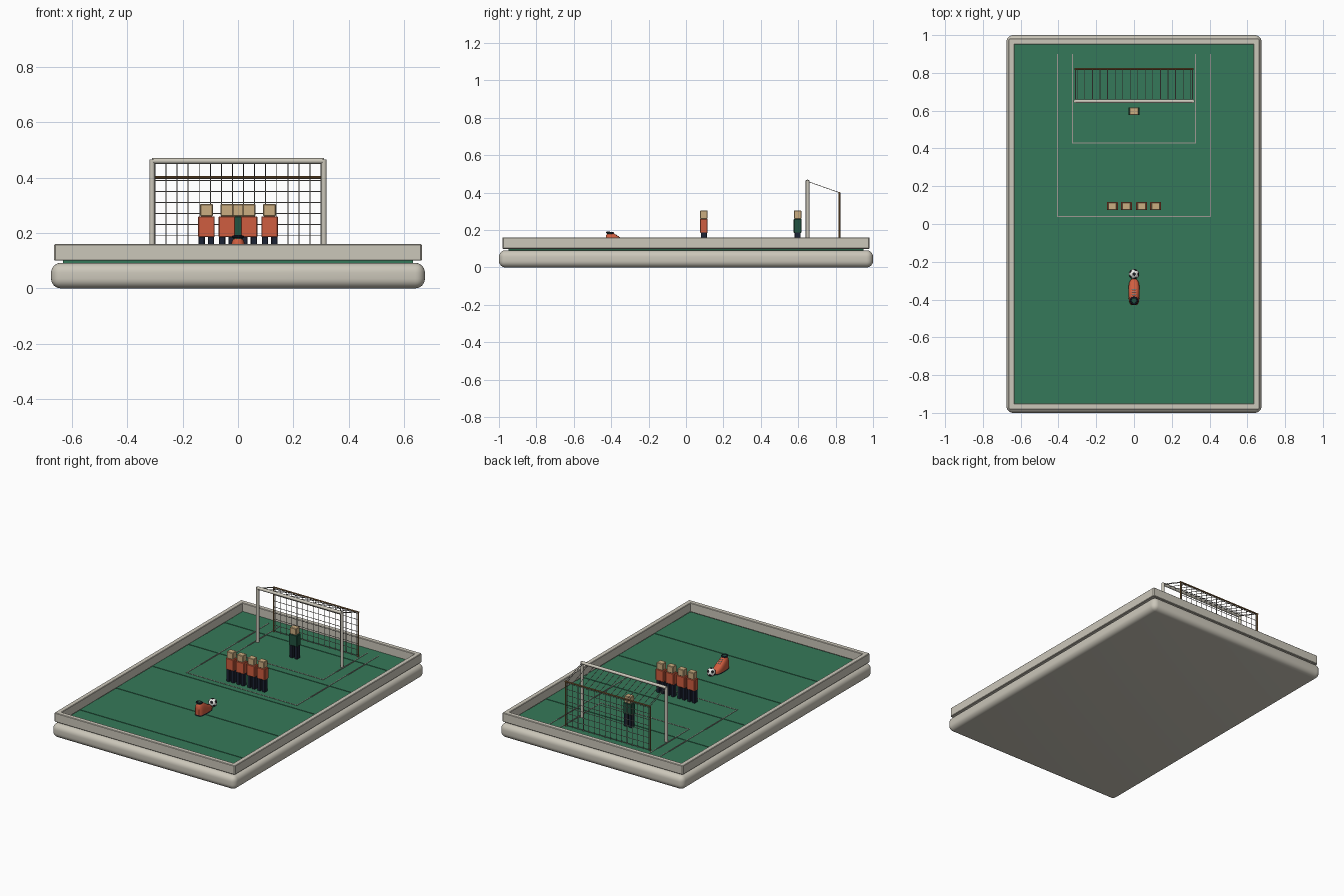
import bpy, bmesh, math
from mathutils import Vector

if "Cube" in bpy.data.objects:
    bpy.data.objects.remove(bpy.data.objects["Cube"])


def mat(name, rgb):
    m = bpy.data.materials.new(name)
    m.diffuse_color = (*rgb, 1)
    m.use_nodes = True
    m.node_tree.nodes["Principled BSDF"].inputs["Base Color"].default_value = m.diffuse_color
    return m


STONE = mat("warm_stone", (0.60, 0.57, 0.49))
GREEN = mat("grass_green", (0.036, 0.19, 0.10))
ORANGE = mat("shirt_orange", (0.62, 0.11, 0.05))
SKIN = mat("skin_tan", (0.60, 0.42, 0.22))
NAVY = mat("navy", (0.012, 0.017, 0.035))
KEEPER = mat("keeper_green", (0.015, 0.085, 0.05))
BROWN = mat("frame_brown", (0.25, 0.13, 0.045))
NET = mat("net_grey", (0.34, 0.32, 0.29))
WHITE = mat("white", (0.80, 0.80, 0.77))
BLACK = mat("black", (0.012, 0.012, 0.014))

GROUND = 0.104


def make(name, bm, *mats, smooth=False):
    bmesh.ops.recalc_face_normals(bm, faces=bm.faces)
    me = bpy.data.meshes.new(name)
    bm.to_mesh(me)
    bm.free()
    for m in mats:
        me.materials.append(m)
    ob = bpy.data.objects.new(name, me)
    bpy.context.collection.objects.link(ob)
    if smooth:
        bpy.ops.object.select_all(action='DESELECT')
        ob.select_set(True)
        bpy.context.view_layer.objects.active = ob
        bpy.ops.object.shade_smooth_by_angle(angle=math.radians(40))
    return ob


def add_box(bm, lo, hi):
    lo, hi = Vector(lo), Vector(hi)
    vs = bmesh.ops.create_cube(bm, size=1)['verts']
    for v in vs:
        v.co = (lo + hi) / 2 + v.co * (hi - lo)


def box(name, lo, hi, m, bevel=0, segs=1):
    bm = bmesh.new()
    add_box(bm, lo, hi)
    if bevel:
        bmesh.ops.bevel(bm, geom=bm.edges[:], offset=bevel, segments=segs,
                        profile=0.5, affect='EDGES')
    return make(name, bm, m, smooth=segs > 1)


def add_rod(bm, a, b, r, n):
    a, b = Vector(a), Vector(b)
    d = b - a
    vs = bmesh.ops.create_cone(bm, cap_ends=True, segments=n, radius1=r,
                               radius2=r, depth=d.length)['verts']
    q = d.to_track_quat('Z', 'Y')
    for v in vs:
        v.co = q @ v.co + (a + b) / 2


def rods(name, pairs, r, m, n=12):
    bm = bmesh.new()
    for a, b in pairs:
        add_rod(bm, a, b, r, n)
    return make(name, bm, m, smooth=n > 6)


# Base slab with rounded edges
box("base", (-0.675, -1, 0), (0.675, 1, 0.092), STONE, 0.035, 6)

# Pitch with slightly raised alternate mowing bands
box("pitch", (-0.632, -0.95, 0.08), (0.632, 0.95, 0.101), GREEN)
bm = bmesh.new()
for i in range(0, 10, 2):
    y = -0.76 + i * 0.19
    add_box(bm, (-0.63, y, 0.095), (0.63, y + 0.19, GROUND))
make("mowing_bands", bm, GREEN)

# Raised surround
for s, side in ((-1, "left"), (1, "right")):
    xs = sorted((s * 0.632, s * 0.664))
    box("surround_" + side, (xs[0], -0.98, 0.10), (xs[1], 0.98, 0.16), STONE, 0.003)
for s, side in ((-1, "front"), (1, "back")):
    ys = sorted((s * 0.95, s * 0.982))
    box("surround_" + side, (-0.662, ys[0], 0.10), (0.662, ys[1], 0.16), STONE, 0.003)

# Painted box lines
bm = bmesh.new()
for hx, y0 in ((0.405, 0.04), (0.325, 0.43)):
    w = 0.0025
    add_box(bm, (-hx - w, y0 - w, 0.1), (hx + w, y0 + w, GROUND + 0.002))
    for x in (-hx, hx):
        add_box(bm, (x - w, y0 + w, 0.1), (x + w, 0.9, GROUND + 0.002))
make("box_lines", bm, NET)

# Goal front frame
GX, GY, GT = 0.31, 0.65, 0.46
rods("goal_posts", [((x, GY, 0.1), (x, GY, GT + 0.005)) for x in (-GX, GX)], 0.01, STONE)
rods("goal_crossbar", [((-GX, GY, GT), (GX, GY, GT))], 0.01, STONE)

# Goal back frame
BY, BT = 0.82, 0.40
rods("goal_back_frame", [((x, BY, 0.1), (x, BY, BT)) for x in (-GX, GX)]
     + [((-GX - 0.005, BY, BT), (GX + 0.005, BY, BT))], 0.005, BROWN, 8)

# Net: sloping roof strings, hanging strings and cross strings
strings = []
for i in range(16):
    x = -0.30 + 0.04 * i
    strings += [((x, GY, GT), (x, BY, BT)), ((x, BY, 0.1), (x, BY, BT))]
strings += [((-GX, BY, 0.11 + 0.04 * i), (GX, BY, 0.11 + 0.04 * i)) for i in range(8)]
strings += [((x, GY, GT), (x, BY, BT)) for x in (-GX, GX)]
rods("goal_net", strings, 0.0018, NET, 5)


# Blocky players
def player(name, x, y, shirt):
    for s, side in ((-1, "left"), (1, "right")):
        c = x + s * 0.017
        box(f"{name}_{side}_leg", (c - 0.011, y - 0.016, 0.1),
            (c + 0.011, y + 0.016, 0.19), NAVY, 0.002)
    box(name + "_shirt", (x - 0.03, y - 0.021, 0.185), (x + 0.03, y + 0.021, 0.26), shirt, 0.003)
    box(name + "_head", (x - 0.023, y - 0.02, 0.26), (x + 0.023, y + 0.02, 0.305), SKIN, 0.003)


for i, x in enumerate((-0.114, -0.04, 0.04, 0.114)):
    player(f"wall_player_{i + 1}", x, 0.095, ORANGE)
player("goalkeeper", 0, 0.597, KEEPER)

# Ball with dark patches around the twelve five-fold points
bm = bmesh.new()
ico = bmesh.new()
bmesh.ops.create_icosphere(ico, subdivisions=1, radius=1)
poles = [v.co.normalized() for v in ico.verts]
ico.free()
bmesh.ops.create_icosphere(bm, subdivisions=4, radius=0.027)
for f in bm.faces:
    d = f.calc_center_median().normalized()
    f.material_index = int(max(d.dot(p) for p in poles) > 0.935)
bmesh.ops.translate(bm, verts=bm.verts, vec=(0, -0.265, GROUND + 0.027))
make("ball", bm, WHITE, BLACK, smooth=True)

# Boot: lofted dome sections (y, half width, height)
SECTIONS = [(-0.428, 0.014, 0.066), (-0.420, 0.023, 0.078), (-0.405, 0.027, 0.082),
            (-0.385, 0.029, 0.078), (-0.360, 0.030, 0.062), (-0.335, 0.030, 0.046),
            (-0.312, 0.026, 0.034), (-0.297, 0.019, 0.025), (-0.288, 0.008, 0.016)]


def loft(name, zfun, m):
    bm = bmesh.new()
    rings = []
    for y, w, h in SECTIONS:
        ring = []
        for k in range(13):
            a = math.pi * k / 12
            px = w * math.copysign(abs(math.cos(a)) ** 0.7, math.cos(a))
            ring.append(bm.verts.new((px, y, zfun(h, math.sin(a)))))
        rings.append(ring)
    for r, q in zip(rings, rings[1:]):
        for k in range(13):
            j = (k + 1) % 13
            bm.faces.new((r[k], r[j], q[j], q[k]))
    bm.faces.new(rings[0])
    bm.faces.new(rings[-1])
    return make(name, bm, m, smooth=True)


loft("boot_upper", lambda h, s: GROUND + 0.006 + (h - 0.006) * max(s, 0) ** 0.7, ORANGE)
loft("boot_sole", lambda h, s: GROUND + (0.008 if s > 0.3 else 0), NAVY)

# Boot collar ring, dark opening and laces
bpy.ops.mesh.primitive_torus_add(location=(0, -0.406, GROUND + 0.082), major_radius=0.017,
                                 minor_radius=0.005, major_segments=24, minor_segments=8,
                                 rotation=(-0.1, 0, 0))
collar = bpy.context.object
collar.name = "boot_collar"
collar.data.materials.append(NAVY)
bpy.ops.object.shade_smooth_by_angle()
rods("boot_opening", [((0, -0.406, GROUND + 0.07), (0, -0.406, GROUND + 0.0835))], 0.016, KEEPER, 20)
rods("boot_laces", [((-0.011, y, z), (0.011, y, z)) for y, z in
                    ((-0.373, GROUND + 0.070), (-0.360, GROUND + 0.062), (-0.347, GROUND + 0.054))],
     0.0022, WHITE, 6)
